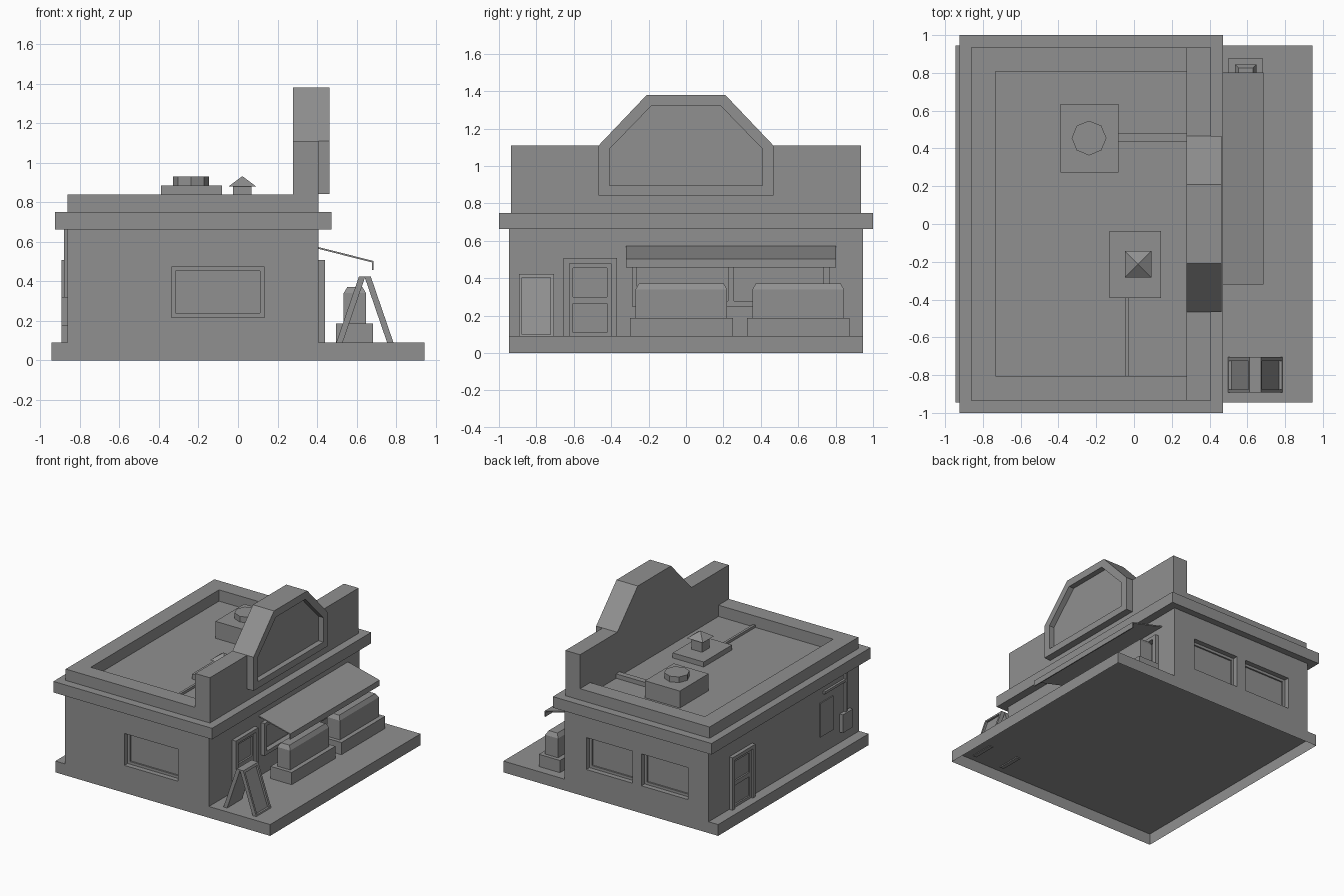
import bpy, bmesh, math

cube = bpy.data.objects.get("Cube")
if cube:
    bpy.data.objects.remove(cube, do_unlink=True)

grey = bpy.data.materials.new("plain grey")
grey.use_nodes = True
grey.diffuse_color = (0.28, 0.28, 0.28, 1)
grey.node_tree.nodes["Principled BSDF"].inputs["Base Color"].default_value = (0.28, 0.28, 0.28, 1)


def finish(name, bm):
    bmesh.ops.recalc_face_normals(bm, faces=bm.faces)
    mesh = bpy.data.meshes.new(name)
    bm.to_mesh(mesh)
    bm.free()
    mesh.materials.append(grey)
    ob = bpy.data.objects.new(name, mesh)
    bpy.context.scene.collection.objects.link(ob)
    return ob


def box(name, x, y, z):
    """Box from three (low, high) ranges."""
    bm = bmesh.new()
    bmesh.ops.create_cube(bm, size=1)
    for v in bm.verts:
        v.co = [r[0] + (c + 0.5) * (r[1] - r[0]) for c, r in zip(v.co, (x, y, z))]
    return finish(name, bm)


def prism(name, points, low, high, axis):
    """Extrude an outline along x (points are y, z) or y (points are x, z)."""
    def place(p, d):
        return (d, p[0], p[1]) if axis == "x" else (p[0], d, p[1])
    bm = bmesh.new()
    face = bm.faces.new([bm.verts.new(place(p, low)) for p in points])
    out = bmesh.ops.extrude_face_region(bm, geom=[face])
    for v in out["geom"]:
        if isinstance(v, bmesh.types.BMVert):
            v.co["xyz".index(axis)] = high
    return finish(name, bm)


def cone(name, sides, r1, r2, at, z, turn):
    bm = bmesh.new()
    bmesh.ops.create_cone(bm, cap_ends=True, segments=sides, radius1=r1, radius2=r2, depth=z[1] - z[0])
    ob = finish(name, bm)
    ob.location = (*at, (z[0] + z[1]) / 2)
    ob.rotation_euler.z = math.radians(turn)
    return ob


def cut(ob, cutter):
    """Subtract the cutter and discard it."""
    mod = ob.modifiers.new("cut", "BOOLEAN")
    mod.operation = "DIFFERENCE"
    mod.solver = "EXACT"
    mod.object = cutter
    bpy.context.view_layer.update()
    bpy.context.view_layer.objects.active = ob
    bpy.ops.object.modifier_apply(modifier=mod.name)
    bpy.data.objects.remove(cutter, do_unlink=True)


# Hollow slab, open underneath
W = 0.946
FRONT, BACK = 0.407, -0.862
slab = box("ground_slab", (-0.945, 0.945), (-W, W), (0, 0.09))
bm = bmesh.new()
bm.from_mesh(slab.data)
bmesh.ops.delete(bm, geom=[f for f in bm.faces if f.normal.z < -0.5], context="FACES_ONLY")
bm.to_mesh(slab.data)
bm.free()

# Building body
walls = box("walls", (BACK, FRONT), (-W, W), (0.09, 0.67))

# Deep side windows with a stepped rim: one on the front wall, two on the rear wall
for side, x0, x1 in ((-1, -0.337, 0.133), (1, -0.19, 0.215), (1, -0.68, -0.27)):
    for inset, depth in ((0, 0.04), (0.021, 0.052)):
        ys = sorted((side * (W - depth), side * (W + 0.1)))
        cut(walls, box("cutter", (x0 + inset, x1 - inset), ys, (0.218 + inset, 0.472 - inset)))

# Shop window: recessed glass inside a projecting frame
for y in ((-0.27, 0.235), (0.245, 0.74)):
    cut(walls, box("cutter", (FRONT - 0.03, 0.5), y, (0.265, 0.495)))
for y in ((-0.29, -0.262), (0.225, 0.257), (0.735, 0.766)):
    box("shop_window_post", (FRONT - 0.01, 0.438), y, (0.25, 0.507))
for z in ((0.25, 0.278), (0.48, 0.507)):
    box("shop_window_rail", (FRONT - 0.01, 0.438), (-0.29, 0.766), z)

# Cornice and parapet with sunken roof
box("cornice", (-0.925, 0.472), (-1, 1), (0.662, 0.75))
parapet = box("parapet", (BACK, FRONT), (-0.935, 0.935), (0.75, 0.84))
cut(parapet, box("cutter", (-0.732, 0.278), (-0.805, 0.807), (0.7, 0.9)))

# Tall sign wall
box("sign_wall", (0.278, FRONT), (-0.935, 0.935), (0.75, 1.11))
arch = [(-0.467, 0.842), (0.467, 0.842), (0.467, 1.11), (0.21, 1.38), (-0.21, 1.38), (-0.467, 1.11)]
panel = [(-0.41, 0.895), (0.41, 0.895), (0.41, 1.09), (0.185, 1.322), (-0.185, 1.322), (-0.41, 1.09)]
sign = prism("sign_arch", arch, 0.278, 0.464, "x")
cut(sign, prism("cutter", panel, 0.42, 0.6, "x"))


def door(name, side, wall_x, y0, y1, out):
    """Framed door with two sunken panels; side is the outward x direction."""
    def span(a, b):
        return sorted((wall_x + side * a, wall_x + side * b))
    for y in ((y0, y0 + 0.032), (y1 - 0.032, y1)):
        box(name + "_jamb", span(-0.01, out), y, (0.09, 0.508))
    box(name + "_head", span(-0.01, out), (y0, y1), (0.48, 0.508))
    leaf = box(name + "_leaf", span(-0.01, out * 0.5), (y0 + 0.03, y1 - 0.03), (0.09, 0.49))
    for z in ((0.11, 0.265), (0.3, 0.455)):
        cut(leaf, box("cutter", span(0.003, 0.1), (y0 + 0.052, y1 - 0.052), z))


door("front_door", 1, FRONT, -0.655, -0.37, 0.033)
door("back_door", -1, BACK, 0.4, 0.687, 0.03)

# Awning: sloping sheet with a hanging lip
awning = [(0.4, 0.575), (0.685, 0.503), (0.685, 0.458), (0.677, 0.458), (0.677, 0.496), (0.4, 0.566)]
prism("awning", awning, -0.32, 0.802, "y")

# Two display stands with bevelled tops
for y0 in (-0.3, 0.325):
    y1 = y0 + 0.55
    box("stand_base", (0.497, 0.683), (y0, y1), (0.09, 0.187))
    top = box("stand_top", (0.535, 0.648), (y0 + 0.03, y1 - 0.03), (0.187, 0.34))
    bm = bmesh.new()
    bm.from_mesh(top.data)
    lid = max(bm.faces, key=lambda f: f.calc_center_median().z)
    bmesh.ops.inset_region(bm, faces=[lid], thickness=0.026, depth=0)
    for v in lid.verts:
        v.co.z = 0.372
    bm.to_mesh(top.data)
    bm.free()

# Folding pavement board: two leaning framed panels with feet sunk through the slab top
for s in (-1, 1):
    def lean(offset_low, offset_high):
        return [(0.642 + s * a, z) for a, z in ((0.147 - offset_low, 0.083), (0.03 - offset_low, 0.424),
                                               (0.03 - offset_high, 0.424), (0.147 - offset_high, 0.083))]
    board = prism("board_leaf", lean(0, 0.032), -0.893, -0.705, "y")
    face = [(0.642 + s * a, z) for a, z in ((0.2, 0.1), (0.2, 0.405), (0.02, 0.405), (0.125, 0.1))]
    cut(board, prism("cutter", face, -0.876, -0.724, "y"))

# Rooftop equipment
box("large_vent_box", (-0.39, -0.082), (0.273, 0.635), (0.75, 0.885))
cone("fan_cap", 8, 0.092, 0.092, (-0.238, 0.455), (0.885, 0.93), 0)
box("large_duct", (-0.09, 0.28), (0.437, 0.482), (0.75, 0.785))
box("small_vent_base", (-0.13, 0.143), (-0.393, -0.037), (0.75, 0.79))
box("small_vent_neck", (-0.025, 0.068), (-0.258, -0.166), (0.79, 0.88))
cone("small_vent_cap", 4, 0.099, 0, (0.022, -0.213), (0.88, 0.932), 45)
box("small_duct", (-0.047, -0.028), (-0.81, -0.385), (0.75, 0.77))

# Utility fittings on the rear side
box("service_hatch", (-0.87, -0.86), (-0.61, -0.45), (0.23, 0.5))
box("meter_box", (-0.892, -0.86), (-0.825, -0.7), (0.175, 0.32))
box("meter_pipe", (-0.88, -0.86), (-0.775, -0.755), (0.32, 0.665))
box("cross_pipe", (-0.88, -0.86), (-0.76, -0.49), (0.56, 0.58))
